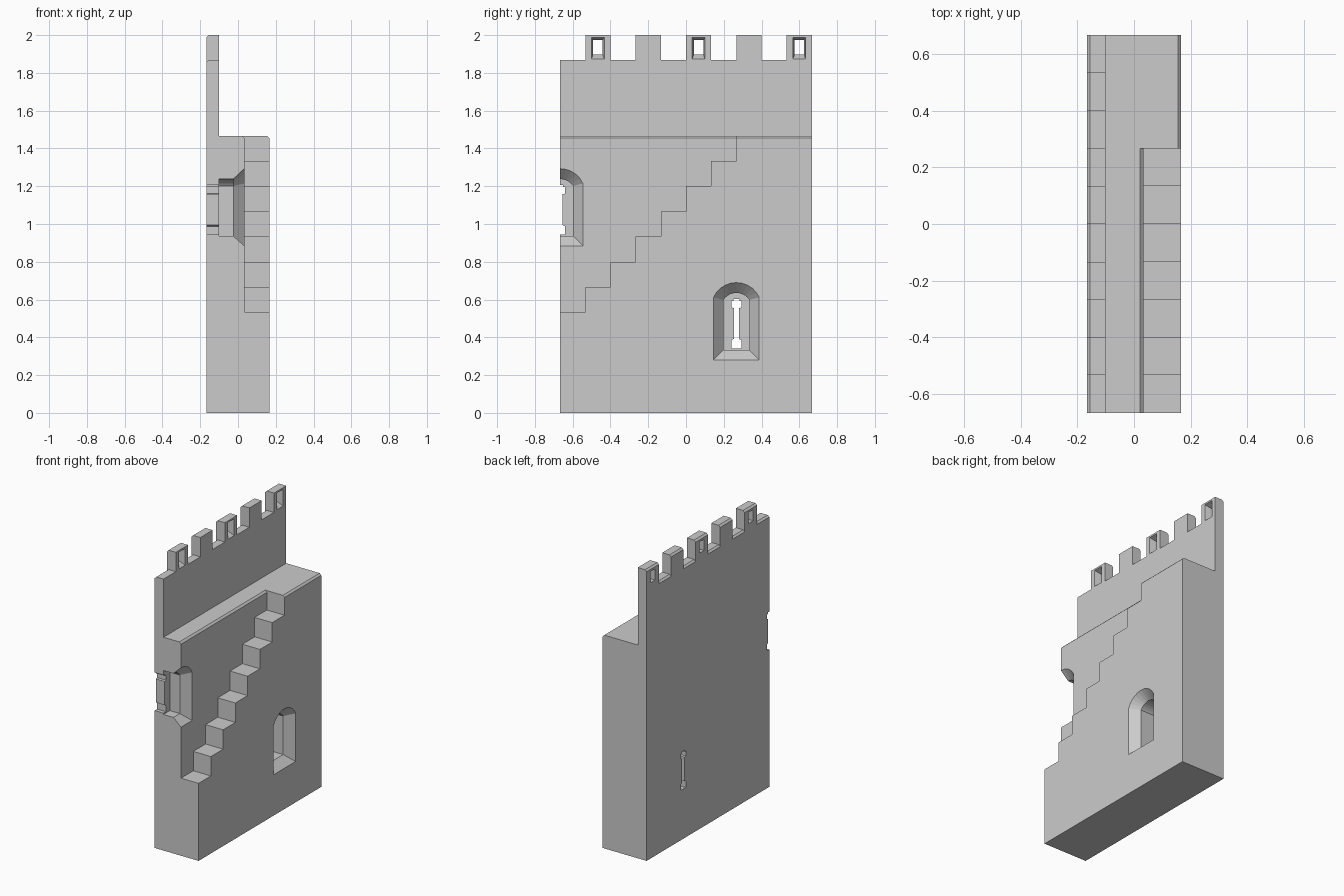
import bpy, bmesh, math

if "Cube" in bpy.data.objects:
    bpy.data.objects.remove(bpy.data.objects["Cube"])

U = 2 / 15          # block module: step and battlement size
HX, HY = 0.1667, 0.6667
FX = -0.1           # inner face of parapet


def loft(name, rings):
    """Closed solid skinned through rings of 3D points."""
    bm = bmesh.new()
    vs = [[bm.verts.new(p) for p in r] for r in rings]
    n = len(vs[0])
    for a, b in zip(vs, vs[1:]):
        for i in range(n):
            j = (i + 1) % n
            bm.faces.new((a[i], a[j], b[j], b[i]))
    bm.faces.new(vs[0])
    bm.faces.new(vs[-1])
    bmesh.ops.recalc_face_normals(bm, faces=bm.faces)
    me = bpy.data.meshes.new(name)
    bm.to_mesh(me)
    bm.free()
    ob = bpy.data.objects.new(name, me)
    bpy.context.collection.objects.link(ob)
    return ob


def along_y(name, xz, y0, y1):
    return loft(name, [[(x, y, z) for x, z in xz] for y in (y0, y1)])


def along_x(name, stations):
    return loft(name, [[(x, y, z) for y, z in yz] for x, yz in stations])


def cut(cutter):
    m = wall.modifiers.new("cut", 'BOOLEAN')
    m.operation, m.solver, m.object = 'DIFFERENCE', 'EXACT', cutter
    bpy.context.view_layer.objects.active = wall
    bpy.ops.object.modifier_apply(modifier=m.name)
    bpy.data.objects.remove(cutter)


def arch(cy, w, z0, spring, rise, n=10):
    """Window outline with a segmental arch."""
    r = (w * w + rise * rise) / (2 * rise)
    a = math.asin(w / r)
    top = [(cy + r * math.sin(a - 2 * a * i / n),
            spring + rise - r + r * math.cos(a - 2 * a * i / n)) for i in range(n + 1)]
    return [(cy - w, z0), (cy + w, z0)] + top


def rect(cy, w, z0, z1):
    return [(cy - w, z0), (cy + w, z0), (cy + w, z1), (cy - w, z1)]


# Wall with walkway and parapet, small chamfers on the top edges
c = 0.012
wall = along_y("castle_wall", [
    (-HX, 0), (HX, 0), (HX, 1.467 - c), (HX - c, 1.467), (FX, 1.467),
    (FX, 2), (-HX + c, 2), (-HX, 2 - c)], -HY, HY)

# Staircase
steps = [(-0.8, 1.7), (-0.8, 4 * U)]
for i in range(7):
    y = -HY + (i + 1) * U
    steps += [(y, (4 + i) * U), (y, (5 + i) * U)]
steps[-1] = (2 * U, 1.7)
cut(along_x("stair_cutter", [(0.0333, steps), (0.3, steps)]))
cut(along_y("chamfer_cutter", [(0.011, 1.477), (0.05, 1.438), (0.05, 1.477)], -0.8, 2 * U))

# Crenels
for i in range(5):
    y0 = -HY + 2 * i * U
    cut(along_y("crenel_cutter", [
        (-0.2, 2.1), (-0.2, 1.822), (-0.155, 1.867), (-0.05, 1.867), (-0.05, 2.1)],
        y0 if i else -0.8, y0 + U))

# Peepholes in every other merlon
for i in (0, 2, 4):
    cy = -HY + (2 * i + 1.5) * U
    big, small = rect(cy, 0.034, 1.873, 1.988), rect(cy, 0.025, 1.897, 1.974)
    cut(along_x("peephole_cutter", [(-0.05, big), (FX, big), (-0.14, small), (-0.2, small)]))

# Flared arched windows with arrow slits
half = [(0.026, 0.342), (0.026, 0.385), (0.013, 0.392), (0.013, 0.555),
        (0.027, 0.558), (0.027, 0.592), (0.016, 0.592), (0.016, 0.603)]
for cy, dz, face in ((2 * U, 0, HX), (-HY, 0.603, 0.0333)):
    outer = arch(cy, 0.121, 0.281 + dz, 0.612 + dz, 0.078)
    inner = arch(cy, 0.069, 0.333 + dz, 0.598 + dz, 0.037)
    cut(along_x("window_cutter", [
        (face + 0.02, outer), (face, outer), (face - 0.058, inner), (FX, inner)]))
    slit = [(cy + y, z + dz) for y, z in half] + [(cy - y, z + dz) for y, z in reversed(half)]
    cut(along_x("slit_cutter", [(FX + 0.02, slit), (-0.2, slit)]))
